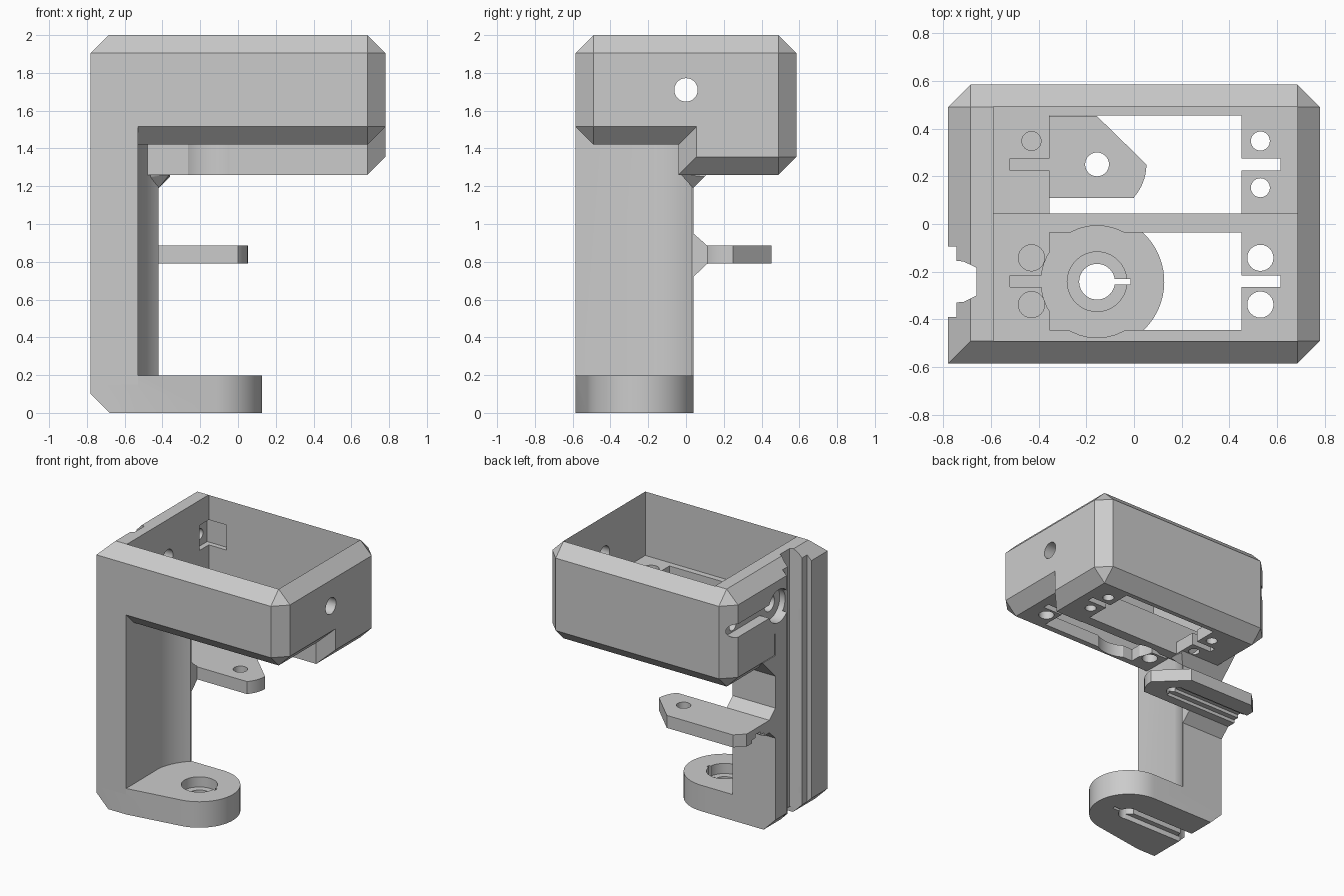
import bpy, bmesh, math
from mathutils import Vector

if "Cube" in bpy.data.objects:
    bpy.data.objects.remove(bpy.data.objects["Cube"])

grey = bpy.data.materials.new("light_grey")
grey.diffuse_color = (0.6, 0.6, 0.6, 1)
grey.use_nodes = True
grey.node_tree.nodes["Principled BSDF"].inputs["Base Color"].default_value = grey.diffuse_color


def finish(bm, name):
    bmesh.ops.recalc_face_normals(bm, faces=bm.faces)
    me = bpy.data.meshes.new(name)
    bm.to_mesh(me)
    bm.free()
    me.materials.append(grey)
    ob = bpy.data.objects.new(name, me)
    bpy.context.collection.objects.link(ob)
    return ob


def prism(name, pts, z0, z1):
    bm = bmesh.new()
    face = bm.faces.new([bm.verts.new((x, y, z0)) for x, y in pts])
    ext = bmesh.ops.extrude_face_region(bm, geom=[face])
    for v in ext["geom"]:
        if isinstance(v, bmesh.types.BMVert):
            v.co.z = z1
    bm.faces.ensure_lookup_table()
    return finish(bm, name)


def box(name, x0, x1, y0, y1, z0, z1):
    return prism(name, [(x0, y0), (x1, y0), (x1, y1), (x0, y1)], z0, z1)


def hull(name, pts):
    bm = bmesh.new()
    for p in pts:
        bm.verts.new(p)
    bmesh.ops.convex_hull(bm, input=bm.verts)
    return finish(bm, name)


def arc(cx, cy, r, a0, a1, n):
    angles = [math.radians(a0 + (a1 - a0) * i / n) for i in range(n + 1)]
    return [(cx + r * math.cos(a), cy + r * math.sin(a)) for a in angles]


def disc(name, x, y, r, z0, z1, n=40):
    return prism(name, arc(x, y, r, 0, 360 - 360 / n, n - 1), z0, z1)


def tube_x(name, y, z, r, x0, x1):
    ob = disc(name, 0, 0, r, x0, x1)
    for v in ob.data.vertices:      # turn the axis from z to x
        a, b, c = v.co
        v.co = (c, y + a, z + b)
    return ob


def chamfer(ob, point, normal):
    bm = bmesh.new()
    bm.from_mesh(ob.data)
    cut = bmesh.ops.bisect_plane(bm, geom=bm.verts[:] + bm.edges[:] + bm.faces[:], dist=1e-6,
                                 plane_co=point, plane_no=Vector(normal).normalized(),
                                 clear_outer=True)
    edges = [e for e in cut["geom_cut"] if isinstance(e, bmesh.types.BMEdge)]
    if len(edges) > 2:
        bmesh.ops.contextual_create(bm, geom=edges)
    bmesh.ops.recalc_face_normals(bm, faces=bm.faces)
    bm.to_mesh(ob.data)
    bm.free()


def boolean(ob, others, operation):
    for other in others:
        mod = ob.modifiers.new("bool", 'BOOLEAN')
        mod.operation, mod.solver, mod.object = operation, 'EXACT', other
        bpy.context.view_layer.objects.active = ob
        bpy.ops.object.modifier_apply(modifier=mod.name)
        bpy.data.objects.remove(other)


C = 0.095                           # chamfer size
AX, FY, BY = -0.155, -0.242, 0.25   # pivot x, front and back pivot y


def chamfered_box(name, y0, z0, keep, keep_corners):
    """Box with chamfered edges and triangular corners, except the kept ones."""
    ends = {-1: (-0.78, y0, z0), 1: (0.78, 0.585, 2.0)}
    ob = box(name, -0.78, 0.78, y0, 0.585, z0, 2.0)
    signs = (-1, 1)
    for a, b in ((0, 1), (0, 2), (1, 2)):
        for sa in signs:
            for sb in signs:
                if (a, b, sa, sb) != keep:
                    p, n = [0, 0, 0], [0, 0, 0]
                    p[a], p[b] = ends[sa][a] - sa * C, ends[sb][b]
                    n[a], n[b] = sa, sb
                    chamfer(ob, p, n)
    for s in [(i, j, k) for i in signs for j in signs for k in signs]:
        if s not in keep_corners:
            p = [ends[s[i]][i] - (s[i] * C if i < 2 else 0) for i in range(3)]
            chamfer(ob, p, s)
    return ob


def groove():
    half = [(-0.9, 0.148), (-0.745, 0.148), (-0.745, 0.087), (-0.715, 0.085), (-0.66, 0.058)]
    return prism("groove", [(x, FY - h) for x, h in half]
                 + [(x, FY + h) for x, h in reversed(half)], -0.1, 2.1)


# housing: shallow front half, deeper back half
body = chamfered_box("bracket_body", -0.585, 1.42, (0, 1, -1, -1), [(-1, -1, -1), (-1, -1, 1)])
deep = chamfered_box("deep_half", -0.04, 1.26, (1, 2, -1, -1), [(1, -1, -1), (-1, -1, -1)])
chamfer(deep, (0, 0, 1.7), (0, 0, 1))

# housing cavity and floor openings
cuts = [box("front_cavity", -0.59, 0.685, -0.49, 0.3, 1.515, 2.1),
        box("back_cavity", -0.59, 0.685, 0.045, 0.492, 1.355, 2.1)]
for y0, y1, mid, r in ((-0.445, -0.035, -0.24, 0.055), (0.045, 0.455, 0.25, 0.04)):
    cuts.append(box("motor_opening", -0.355, 0.45, y0, y1, 1.2, 1.6))
    cuts.append(box("screw_slot", -0.52, 0.615, mid - 0.025, mid + 0.025, 1.2, 1.6))
    for x in (-0.43, 0.53):
        for dy in (-0.098, 0.098):
            cuts.append(disc("screw_hole", x, mid + dy, r, 1.2, 1.6, 24))
cuts.append(disc("round_opening", AX, FY, 0.235, 1.2, 1.56))
# side holes with keyhole recess and corner pocket
cuts += [groove(),
         tube_x("side_hole", 0, 1.71, 0.062, -1, 1),
         tube_x("side_recess", 0, 1.71, 0.125, -1, -0.70),
         box("side_channel", -1, -0.70, 0, 0.5, 1.66, 1.76),
         tube_x("channel_end", 0.5, 1.71, 0.05, -1, -0.70),
         tube_x("wire_hole", 0.44, 1.71, 0.04, -1, -0.5),
         box("corner_pocket", -0.63, -0.44, 0.38, 0.53, 1.62, 1.81)]
boolean(body, [deep], 'UNION')
boolean(body, cuts, 'DIFFERENCE')

# column with concave inner face
column = prism("column", [(-0.78, -0.585), (-0.53, -0.585)]
               + arc(AX, FY, 0.382, 171, 134, 12) + [(-0.42, 0.04), (-0.78, 0.04)], 0.15, 1.55)
boolean(column, [box("cavity_clear", -0.59, 0, -0.49, 0.3, 1.515, 2), groove()], 'DIFFERENCE')

# rounded foot with bore, counterbore, key and underside horn slots
foot = prism("foot", [(-0.78, -0.585), (-0.53, -0.585)]
             + arc(AX, FY, 0.282, 278.6, 450, 32) + [(-0.78, 0.04)], 0, 0.197)
chamfer(foot, (-0.78, 0, 0.1), (-1, 0, -1))
boolean(foot, [
    box("foot_slot_wide", -0.9, AX, FY - 0.07, FY + 0.07, -0.1, 0.04),
    box("foot_slot_narrow", -0.9, AX, FY - 0.03, FY + 0.03, -0.1, 0.08),
    disc("foot_bore", AX, FY, 0.075, -0.1, 0.3),
    disc("foot_counterbore", AX, FY, 0.125, 0.12, 0.3),
    box("foot_key", AX, -0.015, FY - 0.012, FY + 0.012, -0.1, 0.3),
    groove(),
], 'DIFFERENCE')

# pointed arm with bore and underside horn slots
arm = prism("arm", [(-0.78, 0.11), (0, 0.11)] + arc(AX, BY, 0.207, -42, 0, 10)
            + [(AX, 0.452), (-0.71, 0.452), (-0.78, 0.385)], 0.79, 0.885)
boolean(arm, [
    box("arm_slot_wide", -0.9, AX, BY - 0.07, BY + 0.07, 0.7, 0.815),
    box("arm_slot_narrow", -0.9, AX, BY - 0.03, BY + 0.03, 0.7, 0.84),
    disc("arm_bore", AX, BY, 0.05, 0.7, 1.0),
], 'DIFFERENCE')

# sloped braces under the housing and beside the arm
brace = hull("top_brace", [(-0.78, 0.038, 1.19), (-0.42, 0.038, 1.19),
                           (-0.78, -0.03, 1.35), (-0.36, -0.03, 1.35), (-0.36, -0.03, 1.265),
                           (-0.36, 0.098, 1.25), (-0.36, 0.198, 1.35), (-0.78, 0.198, 1.35)])
arm_brace = hull("arm_brace", [(x, y, z) for x in (-0.78, -0.42)
                               for y, z in ((0.039, 0.72), (0.039, 0.95), (0.113, 0.885), (0.113, 0.79))])

boolean(body, [column, foot, brace, arm_brace, arm], 'UNION')

bpy.ops.object.select_all(action='DESELECT')
body.select_set(True)
bpy.context.view_layer.objects.active = body
bpy.ops.object.shade_smooth_by_angle(angle=math.radians(25))
